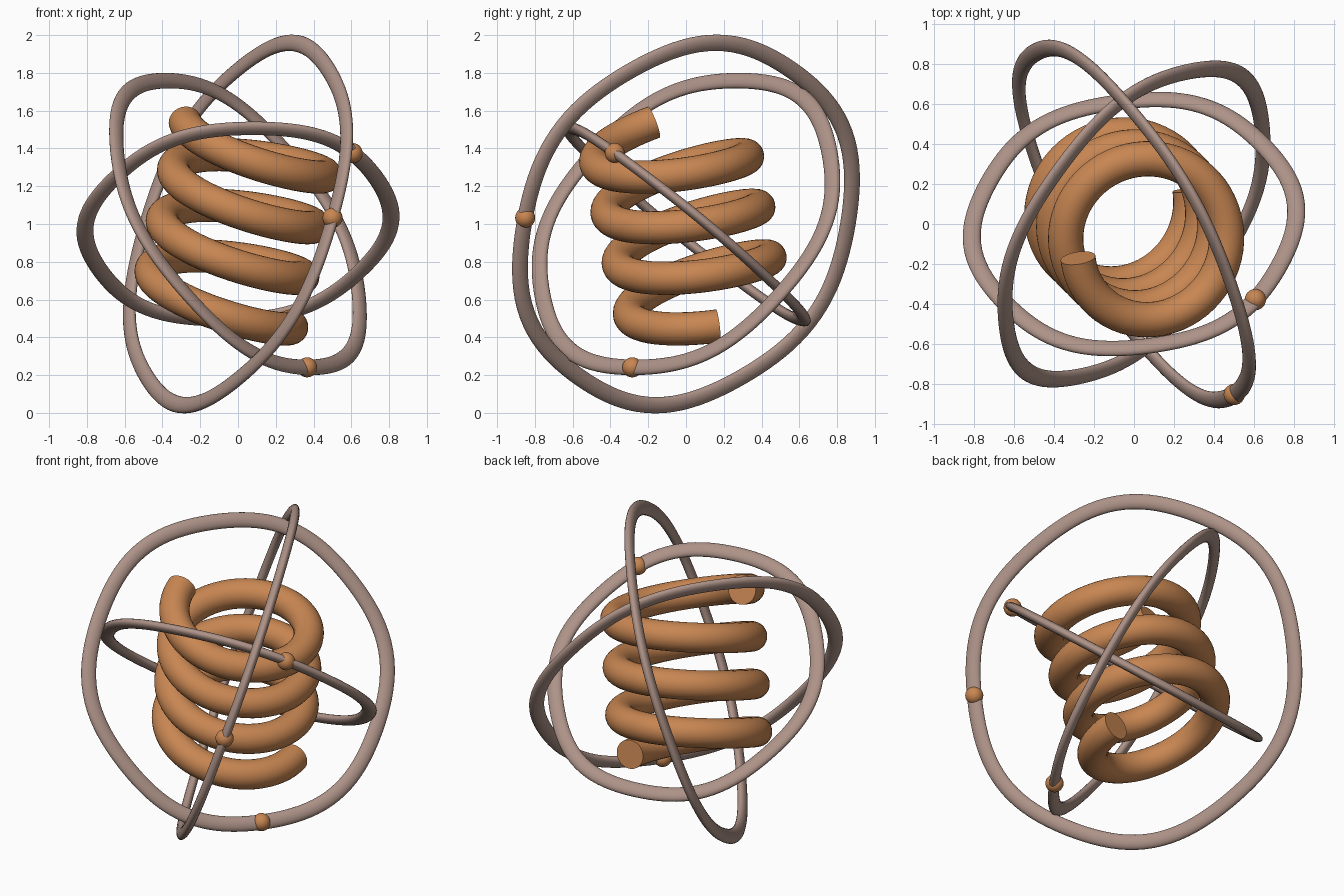
import bpy, bmesh, math
from mathutils import Vector

if "Cube" in bpy.data.objects:
    bpy.data.objects.remove(bpy.data.objects["Cube"])

CENTRE = Vector((0, 0, 1))


def material(name, rgb):
    m = bpy.data.materials.new(name)
    m.diffuse_color = (*rgb, 1)
    m.use_nodes = True
    m.node_tree.nodes["Principled BSDF"].inputs["Base Color"].default_value = m.diffuse_color
    return m


copper = material("copper", (0.58, 0.24, 0.085))
bronze = material("mauve_bronze", (0.42, 0.29, 0.245))


def finish(name, bm, mat):
    bmesh.ops.recalc_face_normals(bm, faces=bm.faces)
    me = bpy.data.meshes.new(name)
    bm.to_mesh(me)
    bm.free()
    me.materials.append(mat)
    ob = bpy.data.objects.new(name, me)
    bpy.context.collection.objects.link(ob)
    bpy.ops.object.select_all(action='DESELECT')
    ob.select_set(True)
    bpy.context.view_layer.objects.active = ob
    bpy.ops.object.shade_smooth_by_angle(angle=math.radians(40))
    return ob


def sweep(name, path, axis, half_side, half_axis, closed, mat, sides=20):
    """Oval tube along a path; one section axis stays near the given axis."""
    bm = bmesh.new()
    n, loops = len(path), []
    for i, p in enumerate(path):
        if closed:
            t = path[(i + 1) % n] - path[i - 1]
        else:
            t = path[min(i + 1, n - 1)] - path[max(i - 1, 0)]
        side = t.cross(axis).normalized()
        up = side.cross(t).normalized()
        loops.append([bm.verts.new(
            p + side * half_side * math.cos(2 * math.pi * k / sides)
            + up * half_axis * math.sin(2 * math.pi * k / sides))
            for k in range(sides)])
    for i in range(n if closed else n - 1):
        a, b = loops[i], loops[(i + 1) % n]
        for k in range(sides):
            j = (k + 1) % sides
            bm.faces.new((a[k], a[j], b[j], b[k]))
    if not closed:
        bm.faces.new(loops[0])
        bm.faces.new(loops[-1])
    return finish(name, bm, mat)


# Tilted coil of three and a half left-handed turns
axis = Vector((0.212, -0.212, 0.954)).normalized()
e1 = Vector((0.768, 0.132, -0.142))
e1 = (e1 - axis * e1.dot(axis)).normalized()
e2 = axis.cross(e1)
turns, length, radius, steps = 3.5, 0.983, 0.396, 224
coil = []
for i in range(steps + 1):
    f = i / steps
    ang = -2 * math.pi * turns * f
    coil.append(CENTRE + axis * length * (f - 0.5)
                + (e1 * math.cos(ang) + e2 * math.sin(ang)) * radius)
sweep("coil", coil, axis, 0.088, 0.088, False, copper, 28)

# Three slightly six-sided hoops, each with one bead:
# name, plane normal, radius, corner angle, bead angle
HOOPS = [
    ("outer", (-0.82, -0.47, 0.317), 1.0, 90, 2),
    ("middle", (0.69, -0.50, 0.52), 0.90, 0, 269),
    ("inner", (-0.085, 0.63, 0.77), 0.805, 0, 47),
]
for name, nrm, rad, corner, bead in HOOPS:
    n = Vector(nrm).normalized()
    u = Vector((-n.y, n.x, 0)).normalized()
    v = n.cross(u)
    if name == "inner":
        u, v = -u, v

    def point(t):
        r = rad * (1 + 0.012 * math.cos(6 * (t - math.radians(corner))))
        return CENTRE + (u * math.cos(t) + v * math.sin(t)) * r

    path = [point(2 * math.pi * i / 120) for i in range(120)]
    sweep(name + "_hoop", path, n, 0.045, 0.027, True, bronze)

    bm = bmesh.new()
    bmesh.ops.create_uvsphere(bm, u_segments=24, v_segments=14, radius=0.053)
    bmesh.ops.translate(bm, verts=bm.verts, vec=point(math.radians(bead)))
    finish(name + "_bead", bm, copper)
